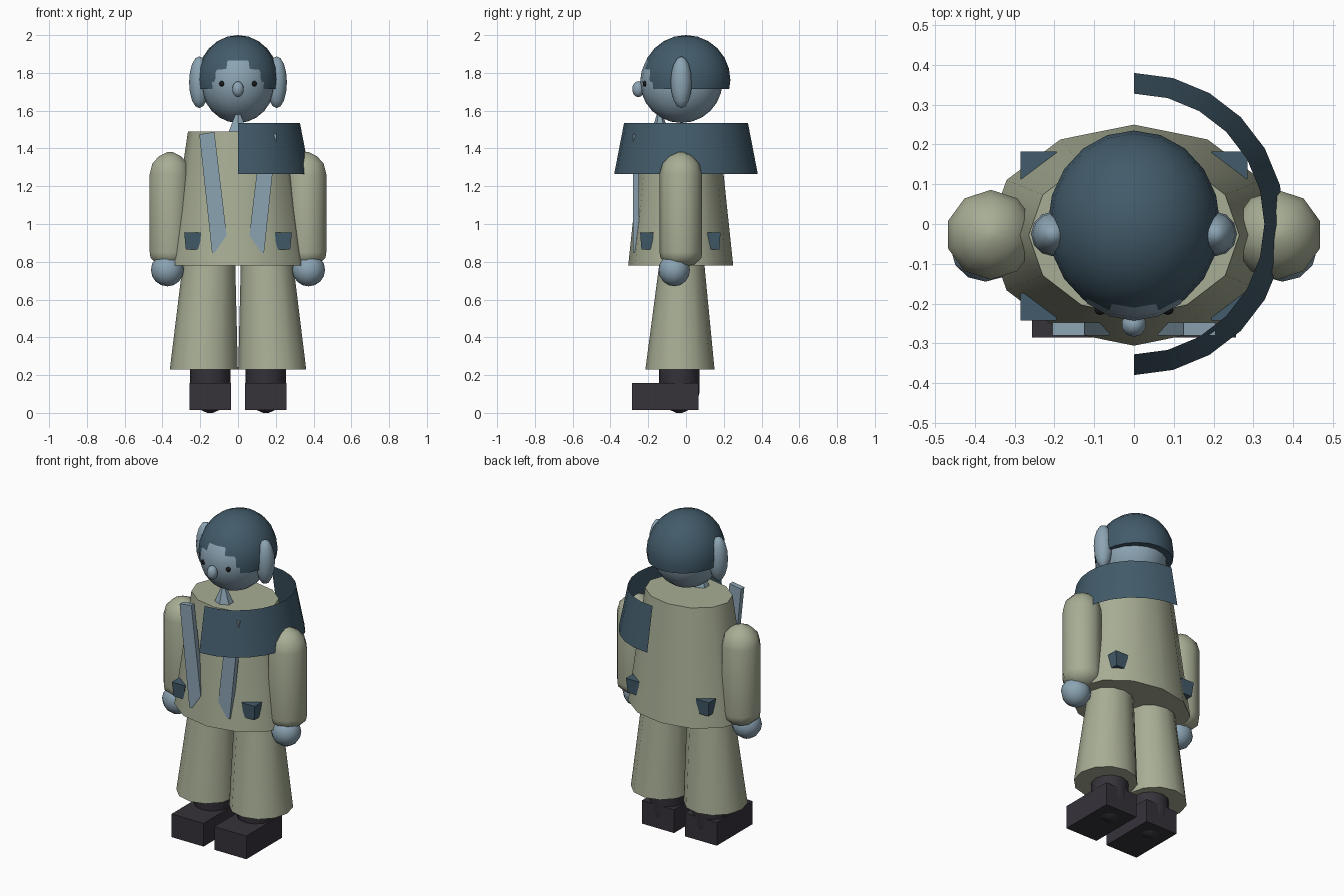
import bpy, bmesh, math
from mathutils import Vector

cube = bpy.data.objects.get("Cube")
if cube:
    bpy.data.objects.remove(cube)


def material(name, rgb):
    m = bpy.data.materials.new(name)
    m.use_nodes = True
    m.diffuse_color = (*rgb, 1)
    m.node_tree.nodes["Principled BSDF"].inputs["Base Color"].default_value = (*rgb, 1)
    return m


cloth = material("sage cloth", (0.39, 0.42, 0.30))
skin = material("pale blue skin", (0.26, 0.37, 0.45))
navy = material("slate blue", (0.055, 0.105, 0.145))
leather = material("dark leather", (0.037, 0.032, 0.042))
black = material("black", (0.01, 0.01, 0.012))


def finish(bm, name, mat, angle=40):
    """Turn a bmesh into a shaded object of one colour."""
    mesh = bpy.data.meshes.new(name)
    bm.to_mesh(mesh)
    bm.free()
    mesh.materials.append(mat)
    ob = bpy.data.objects.new(name, mesh)
    bpy.context.collection.objects.link(ob)
    bpy.ops.object.select_all(action="DESELECT")
    ob.select_set(True)
    bpy.context.view_layer.objects.active = ob
    bpy.ops.object.shade_smooth_by_angle(angle=math.radians(angle))
    return ob


def loft(name, mat, rings, n=12, arc=1.0, cap=True, angle=40):
    """Join elliptical rings (x, y, z, rx, ry), first ring lowest; arc below 1 stays open."""
    bm = bmesh.new()
    count = n if arc == 1 else int(n * arc) + 1
    rows = []
    for x, y, z, rx, ry in rings:
        row = []
        for i in range(count):
            a = 2 * math.pi * i / n - math.pi / 2
            row.append(bm.verts.new((x + rx * math.cos(a), y + ry * math.sin(a), z)))
        rows.append(row)
    for low, high in zip(rows, rows[1:]):
        for i in range(count if arc == 1 else count - 1):
            j = (i + 1) % count
            bm.faces.new((low[i], low[j], high[j], high[i]))
    if cap:
        bm.faces.new(rows[0][::-1])
        bm.faces.new(rows[-1])
    return finish(bm, name, mat, angle)


def ball(name, mat, centre, size, n=16, cut=None):
    """Ellipsoid, optionally cut off flat below a height."""
    bm = bmesh.new()
    bmesh.ops.create_uvsphere(bm, u_segments=n, v_segments=n // 2 + 2, radius=1)
    for v in bm.verts:
        v.co = Vector(centre) + v.co * Vector(size)
    if cut:
        bmesh.ops.bisect_plane(bm, geom=bm.verts[:] + bm.edges[:] + bm.faces[:],
                               plane_co=(0, 0, cut), plane_no=(0, 0, 1), clear_inner=True)
        bmesh.ops.holes_fill(bm, edges=[e for e in bm.edges if e.is_boundary])
    return finish(bm, name, mat, 50)


def box(name, mat, centre, size, taper=1.0):
    """Box whose lower face may be narrower than the upper one."""
    bm = bmesh.new()
    bmesh.ops.create_cube(bm, size=1)
    for v in bm.verts:
        k = taper if v.co.z < 0 else 1
        v.co = Vector(centre) + v.co * Vector(size) * Vector((k, k, 1))
    return finish(bm, name, mat, 20)


def plate(name, mat, outline, y_front, y_back):
    """Extrude an x-z outline along y."""
    bm = bmesh.new()
    face = bm.faces.new([bm.verts.new((x, y_front, z)) for x, z in outline])
    new = bmesh.ops.extrude_face_region(bm, geom=[face])["geom"]
    for v in new:
        if isinstance(v, bmesh.types.BMVert):
            v.co.y = y_back
    bmesh.ops.recalc_face_normals(bm, faces=bm.faces[:])
    return finish(bm, name, mat, 20)


# Coat body and the half cape on the left shoulder
loft("coat", cloth, [(0, -0.028, 0.78, 0.37, 0.278), (0, -0.028, 1.49, 0.265, 0.203)])
loft("cape", navy, [(0, 0, 1.265, 0.38, 0.38), (0, 0, 1.535, 0.328, 0.328)],
     n=24, arc=0.5, cap=False)

# Throat piece
loft("throat", skin, [(0, -0.135, 1.46, 0.07, 0.055), (0, -0.14, 1.585, 0.014, 0.014)], n=6, angle=30)

# Head, hair and face
ball("head", skin, (0, -0.025, 1.752), (0.197, 0.218, 0.217), 20)
ball("hair", navy, (0, 0, 1.763), (0.217, 0.235, 0.237), 20, cut=1.715)
ball("nose", skin, (0, -0.253, 1.714), (0.032, 0.032, 0.042), 10)

for side, s in (("left", 1), ("right", -1)):
    ball(side + "_ear", skin, (s * 0.205, -0.025, 1.75), (0.054, 0.056, 0.137), 12)
    ball(side + "_eye", black, (s * 0.085, -0.216, 1.743), (0.015, 0.013, 0.015), 8)

    # Sleeve with rounded ends, and hand
    x, y, r = s * 0.36, -0.027, 0.113
    profile = ((0.775, 0.03), (0.785, 0.07), (0.82, 0.108), (0.85, 1 * r), (1.265, r),
               (1.32, 0.098), (1.36, 0.06), (1.38, 0.015))
    loft(side + "_sleeve", cloth, [(x, y, z, k, k) for z, k in profile], n=10, angle=60)
    ball(side + "_hand", skin, (s * 0.374, -0.062, 0.757), (0.087, 0.083, 0.087), 12)

    # Trouser leg, ankle and boot
    loft(side + "_trouser", cloth, [(s * 0.181, -0.032, 0.23, 0.18, 0.183),
                                    (s * 0.153, -0.022, 0.80, 0.138, 0.118)])
    x, y = s * 0.148, -0.035
    profile = ((0.0, 0.015), (0.02, 0.06), (0.06, 0.095), (0.11, 0.107), (0.3, 0.107))
    loft(side + "_ankle", leather, [(x, y, z, k, k) for z, k in profile])
    box(side + "_boot", leather, (s * 0.147, -0.11, 0.087), (0.22, 0.35, 0.144))

    # Lapel strap down the front
    outline = ((0.205, 1.475), (0.125, 1.487), (0.06, 0.94), (0.122, 0.85), (0.138, 0.85))
    plate(side + "_lapel", skin, [(s * px, pz) for px, pz in outline], -0.28, -0.248)

    # Corner pockets, front and back
    for place, py in (("front", -0.208), ("back", 0.148)):
        box(f"{side}_{place}_pocket", navy, (s * 0.24, py, 0.91), (0.09, 0.07, 0.09), 0.8)
